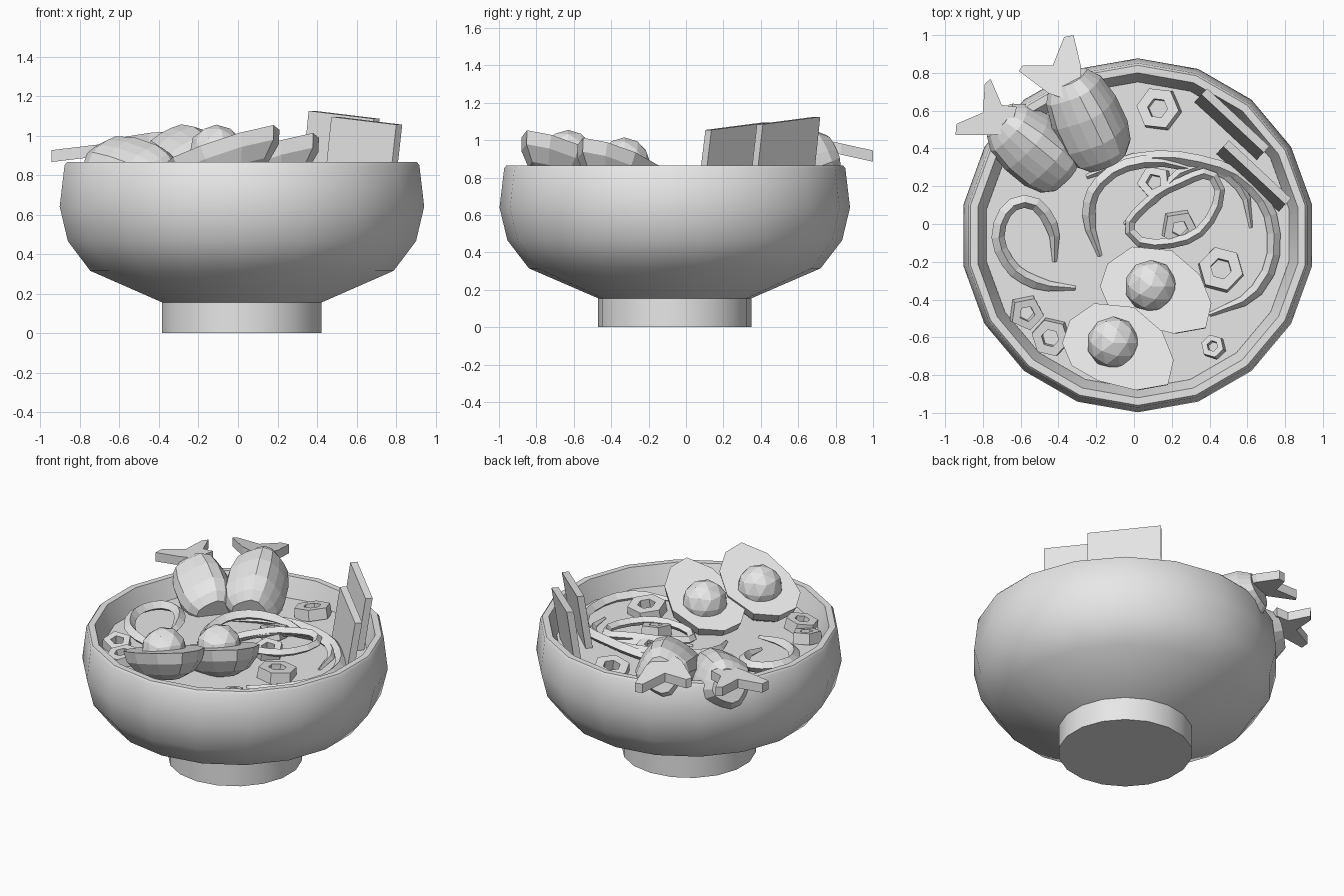
import bpy, bmesh, math, random
from mathutils import Vector, Matrix

if "Cube" in bpy.data.objects:
    bpy.data.objects.remove(bpy.data.objects["Cube"])

random.seed(4)
CX, CY = 0.02, -0.06          # bowl axis
BROTH = 0.74

grey = bpy.data.materials.new("plain_grey")
grey.diffuse_color = (0.8, 0.8, 0.8, 1)
grey.use_nodes = True
grey.node_tree.nodes["Principled BSDF"].inputs["Base Color"].default_value = grey.diffuse_color


def finish(name, bm, smooth=None):
    bmesh.ops.recalc_face_normals(bm, faces=bm.faces)
    me = bpy.data.meshes.new(name)
    bm.to_mesh(me)
    bm.free()
    ob = bpy.data.objects.new(name, me)
    bpy.context.collection.objects.link(ob)
    me.materials.append(grey)
    if smooth:
        bpy.ops.object.select_all(action='DESELECT')
        ob.select_set(True)
        bpy.context.view_layer.objects.active = ob
        bpy.ops.object.shade_smooth_by_angle(angle=math.radians(smooth))
    return ob


def loft(name, rings, closed=False, smooth=None):
    """Skin equal-length rings; cap both ends, or join last to first."""
    bm = bmesh.new()
    vs = [[bm.verts.new(p) for p in r] for r in rings]
    n = len(vs[0])
    pairs = list(zip(vs, vs[1:])) + ([(vs[-1], vs[0])] if closed else [])
    for a, b in pairs:
        for i in range(n):
            j = (i + 1) % n
            bm.faces.new((a[i], a[j], b[j], b[i]))
    if not closed:
        bm.faces.new(vs[0])
        bm.faces.new(vs[-1])
    return finish(name, bm, smooth)


def circle(r, z, n=18, cx=CX, cy=CY):
    return [(cx + r * math.cos(math.pi / 2 + math.tau * i / n),
             cy + r * math.sin(math.pi / 2 + math.tau * i / n), z) for i in range(n)]


# Bowl: foot, rounded wall, flat rim and inner wall
profile = [(0.41, 0), (0.41, 0.155), (0.78, 0.315), (0.895, 0.465), (0.937, 0.64),
           (0.912, 0.85), (0.9, 0.865), (0.86, 0.865), (0.815, 0.74), (0.72, 0.45), (0.4, 0.25)]
loft("bowl", [circle(r, z) for r, z in profile], smooth=32)

# Broth
loft("broth", [circle(0.78, 0.66), circle(0.812, BROTH)])

# Halved eggs: tilted face, rounded underside, faceted yolk
outline = [(-.29, .02), (-.25, .14), (-.12, .23), (.09, .21), (.24, .08),
           (.30, -.07), (.27, -.2), (.1, -.23), (-.1, -.18), (-.24, -.1)]
normal = Vector((-0.27, 0.25, 1)).normalized()
for k, (ex, ey, ez) in enumerate([(0.11, -0.35, 0.89), (-0.09, -0.65, 0.93)], 1):
    rings = []
    for s, d in [(1, 0), (0.93, 0.07), (0.7, 0.14), (0.35, 0.18)]:
        rings.append([Vector((ex + x * s, ey + y * s, ez + s * (0.27 * x - 0.25 * y)))
                      - normal * d for x, y in outline])
    loft(f"egg_white_{k}", rings)
    bm = bmesh.new()
    bmesh.ops.create_icosphere(bm, subdivisions=2, radius=0.14,
                               matrix=Matrix.Translation((ex - 0.02, ey + 0.02, ez - 0.015)))
    finish(f"yolk_{k}", bm)


# Prawns: ribbed barrel bodies sloping into the broth
def prawn(name, tail_end, inner_end, r):
    a, b = Vector(tail_end), Vector(inner_end)
    d = (b - a).normalized()
    side = d.cross(Vector((0, 0, 1))).normalized()
    up = side.cross(d)
    rings = []
    for t, s in [(0, 0.6), (0.14, 0.86), (0.4, 1), (0.7, 1), (0.9, 0.85), (1, 0.6)]:
        ring = []
        for i in range(16):
            ang = math.tau * (i + 0.25) / 16
            q = r * s * (1 if i % 4 < 2 else 0.91)
            ring.append(a.lerp(b, t) + side * q * math.cos(ang) + up * q * math.sin(ang))
        rings.append(ring)
    loft(name, rings)


prawn("prawn_body_1", (-0.71, 0.55, 0.86), (-0.36, 0.26, 0.74), 0.185)
prawn("prawn_body_2", (-0.35, 0.77, 0.92), (-0.14, 0.33, 0.78), 0.19)


# Forked tail fins
def tail(name, pts, z, slope, thick=0.06):
    x0, y0 = pts[-1]
    top = [Vector((x, y, z + slope[0] * (x - x0) + slope[1] * (y - y0))) for x, y in pts]
    loft(name, [top, [p - Vector((0, 0, thick)) for p in top]])


tail("prawn_tail_1", [(-.62, .62), (-.70, .63), (-.76, .77), (-.79, .74), (-.80, .59),
                      (-.94, .53), (-.945, .47), (-.76, .47), (-.66, .48)], 0.96, (0.12, 0))
tail("prawn_tail_2", [(-.28, .74), (-.28, .83), (-.32, 1.0), (-.37, .99), (-.43, .84),
                      (-.59, .84), (-.61, .81), (-.45, .69), (-.36, .66)], 1.02, (0, -0.22))

# Seaweed sheets leaning on the wall
for k, (x, y, deg, h) in enumerate([(0.52, 0.53, -43, 1.105), (0.635, 0.255, -43, 1.075)], 1):
    d = Vector((math.cos(math.radians(deg)), math.sin(math.radians(deg)), 0))
    w = Vector((-d.y, d.x, 0))
    rings = []
    for z, lean in [(0.6, -0.05), (h, 0.025)]:
        c = Vector((x, y, 0)) + w * lean
        rings.append([c + d * (0.225 * sx) + w * (0.022 * sy)
                      + Vector((0, 0, z - (0.02 * sx if z > 1 else 0)))
                      for sx, sy in [(-1, -1), (1, -1), (1, 1), (-1, 1)]])
    loft(f"seaweed_{k}", rings)

# Spring onion rings
onions = [(.13, .61, .12, 6), (.11, .22, .095, 5), (.24, -.02, .10, 5), (.46, -.24, .125, 6),
          (.42, -.65, .065, 6), (-.57, -.47, .095, 5), (-.44, -.60, .105, 6)]
for k, (x, y, r, n) in enumerate(onions, 1):
    rot = (Matrix.Rotation(random.uniform(-0.2, 0.2), 3, 'X')
           @ Matrix.Rotation(random.uniform(-0.2, 0.2), 3, 'Y')
           @ Matrix.Rotation(random.uniform(0, 1), 3, 'Z'))
    rings = [[rot @ Vector(p) + Vector((x, y, BROTH + 0.025)) for p in circle(q, z, n, 0, 0)]
             for q, z in [(r, -0.035), (r * 0.95, 0.035), (r * 0.45, 0.035), (r * 0.45, -0.035)]]
    loft(f"spring_onion_{k}", rings, closed=True)


# Noodles: angular strands along smooth paths
def noodle(name, pts, cyclic=False, r=0.035):
    cu = bpy.data.curves.new(name, 'CURVE')
    cu.dimensions = '3D'
    cu.resolution_u = 3
    cu.bevel_depth = r
    cu.bevel_resolution = 0
    cu.use_fill_caps = True
    sp = cu.splines.new('BEZIER')
    sp.bezier_points.add(len(pts) - 1)
    for i, (bp, (x, y, dz)) in enumerate(zip(sp.bezier_points, pts)):
        bp.co = (x, y, BROTH + dz)
        bp.handle_left_type = bp.handle_right_type = 'AUTO'
        bp.radius = 1 if cyclic or 0 < i < len(pts) - 1 else 0.35
    sp.use_cyclic_u = cyclic
    for s in sp.id_data.splines:
        s.use_smooth = False
    cu.materials.append(grey)
    bpy.context.collection.objects.link(bpy.data.objects.new(name, cu))


noodle("noodle_outer", [(-.25, .25, .0), (0, .34, .03), (.35, .33, .05), (.62, .2, .03),
                        (.74, -.05, .02), (.65, -.35, .02), (.40, -.48, .0)])
noodle("noodle_left_arc", [(-.18, -.17, 0), (-.24, .05, .03), (-.18, .22, .06),
                           (.05, .33, .06), (.36, .28, .03)])
noodle("noodle_loop", [(-.02, -.04, .03), (.2, -.10, .05), (.40, .02, .05),
                       (.42, .25, .06), (.25, .22, .07), (.06, .10, .05)], True, 0.028)
noodle("noodle_inner", [(-.05, .0, 0), (.1, .13, .05), (.33, .3, .03), (.56, .2, .02),
                        (.62, -.02, .0)], False, 0.028)
noodle("noodle_side", [(-.42, -.2, 0), (-.44, 0, .03), (-.58, .12, .05), (-.71, .0, .05),
                       (-.67, -.2, .03), (-.52, -.31, .02), (-.31, -.34, 0)])
